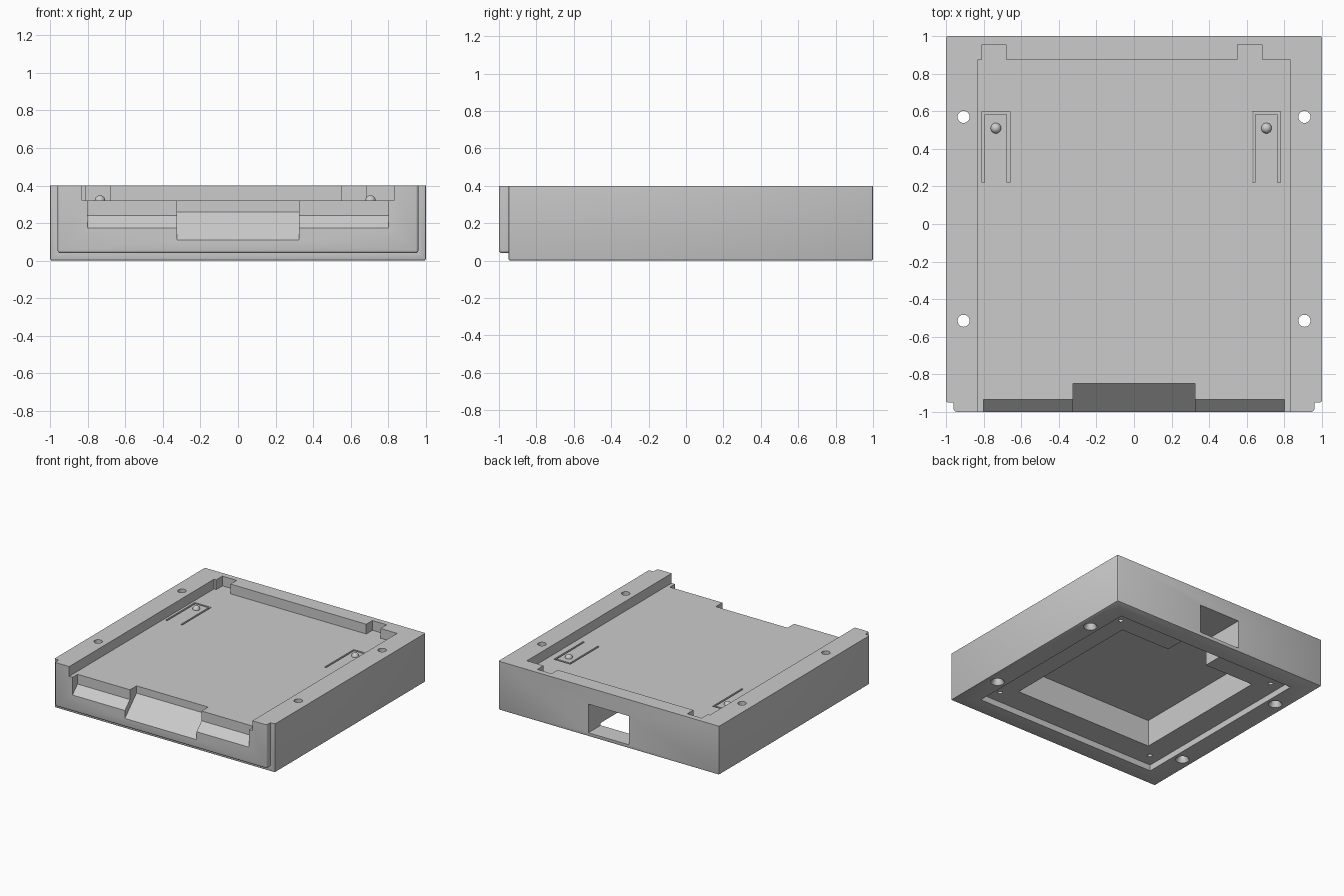
import bpy, bmesh
from mathutils import Matrix, Vector

if "Cube" in bpy.data.objects:
    bpy.data.objects.remove(bpy.data.objects["Cube"], do_unlink=True)

GREY = (0.6, 0.6, 0.6, 1)
grey = bpy.data.materials.new("plain grey plastic")
grey.use_nodes = True
grey.diffuse_color = GREY
grey.node_tree.nodes["Principled BSDF"].inputs["Base Color"].default_value = GREY

TOP, FLOOR = 0.4, 0.32          # rim height and tray floor height
OVER = 0.5                      # cutters reach past the rim


def finish(bm, name):
    bmesh.ops.recalc_face_normals(bm, faces=bm.faces)
    mesh = bpy.data.meshes.new(name)
    bm.to_mesh(mesh)
    bm.free()
    mesh.materials.append(grey)
    ob = bpy.data.objects.new(name, mesh)
    bpy.context.scene.collection.objects.link(ob)
    return ob


def box(name, x, y, z, bevel=0, segments=2, keep_back=False):
    """Box from ranges; the bevel leaves the top edges sharp."""
    lo, hi = Vector((x[0], y[0], z[0])), Vector((x[1], y[1], z[1]))
    bm = bmesh.new()
    bmesh.ops.create_cube(bm, size=1, matrix=Matrix.Translation((lo + hi) / 2)
                          @ Matrix.Diagonal((*(hi - lo), 1)))
    if bevel:
        def sharp(e):
            on_top = all(abs(v.co.z - z[1]) < 1e-4 for v in e.verts)
            on_back = keep_back and all(abs(v.co.y - y[1]) < 1e-4 for v in e.verts)
            return on_top or on_back
        bmesh.ops.bevel(bm, geom=[e for e in bm.edges if not sharp(e)], offset=bevel,
                        segments=segments, profile=0.5, affect='EDGES')
    return finish(bm, name)


def cone(name, x, y, z, r_low, r_high, sides=32):
    bm = bmesh.new()
    bmesh.ops.create_cone(bm, cap_ends=True, segments=sides, radius1=r_low, radius2=r_high,
                          depth=z[1] - z[0], matrix=Matrix.Translation((x, y, sum(z) / 2)))
    return finish(bm, name)


def prism(name, half_width, profile):
    """Profile in y and z, extruded along x."""
    bm = bmesh.new()
    face = bm.faces.new([bm.verts.new((-half_width, y, z)) for y, z in profile])
    ext = bmesh.ops.extrude_face_region(bm, geom=[face])
    verts = [g for g in ext["geom"] if isinstance(g, bmesh.types.BMVert)]
    bmesh.ops.translate(bm, verts=verts, vec=(2 * half_width, 0, 0))
    return finish(bm, name)


def combine(target, tool, operation='DIFFERENCE'):
    tool.hide_render = True
    mod = target.modifiers.new("combine", 'BOOLEAN')
    mod.operation, mod.solver, mod.object = operation, 'EXACT', tool
    bpy.context.view_layer.objects.active = target
    bpy.ops.object.modifier_apply(modifier=mod.name)
    bpy.data.objects.remove(tool, do_unlink=True)


# Housing block with raised front panel
housing = box("housing", (-1, 1), (-0.95, 1), (0, TOP), 0.01)
combine(housing, box("front_panel", (-0.96, 0.96), (-1, -0.85), (0.04, TOP), 0.015, 3, True),
        'UNION')

# Tray recess, open at the front, with two notches at the back
combine(housing, box("tray", (-0.83, 0.83), (-1.1, 0.875), (FLOOR, OVER)))
for x in (-0.81, 0.55):
    combine(housing, box("notch", (x, x + 0.13), (0.8, 0.955), (FLOOR, OVER)))

# Sloped finger cutouts in the front edge
for half, back, ledge in ((0.8, -0.935, 0.24), (0.325, -0.85, 0.26)):
    run = back + 1.05
    combine(housing, prism("finger_cutout", half, [
        (back, OVER), (back, ledge), (-1.05, ledge - run), (-1.05, OVER)]))

# Underside: shallow lid recess, deep cavity and cable port
combine(housing, box("lid_recess", (-0.83, 0.83), (-0.8, 0.84), (-0.1, 0.05)))
combine(housing, box("cavity", (-0.635, 0.635), (-0.59, 0.62), (-0.1, 0.27)))
combine(housing, box("cable_port", (-0.185, 0.185), (0.55, 1.1), (0.03, 0.265)))

# Countersunk through holes and small lid screw holes
for x in (-0.907, 0.907):
    for y in (-0.515, 0.57):
        combine(housing, cone("screw_hole", x, y, (-0.1, OVER), 0.032, 0.032))
        combine(housing, cone("countersink", x, y, (-0.01, 0.03), 0.058, 0.032))
for x in (-0.735, 0.735):
    for y in (-0.69, 0.72):
        combine(housing, cone("lid_hole", x, y, (0, 0.15), 0.018, 0.018, 16))

# Spring fingers: U-shaped slot with a domed bump
for side, x in (("right", -0.735), ("left", 0.705)):
    depth = (0.22, OVER)
    for s in (-1, 1):
        edge = sorted((x + s * 0.06, x + s * 0.075))
        combine(housing, box("slot_arm", edge, (0.22, 0.598), depth))
    combine(housing, box("slot_end", (x - 0.07, x + 0.07), (0.583, 0.598), depth))
    bm = bmesh.new()
    bmesh.ops.create_uvsphere(bm, u_segments=24, v_segments=12, radius=0.028,
                              matrix=Matrix.Translation((x, 0.51, FLOOR)))
    bmesh.ops.bisect_plane(bm, geom=bm.verts[:] + bm.edges[:] + bm.faces[:],
                           plane_co=(0, 0, FLOOR - 0.002), plane_no=(0, 0, 1), clear_inner=True)
    finish(bm, side + "_spring_bump")

# Smooth the rounded parts, keep hard edges
for ob in bpy.context.scene.objects:
    ob.select_set(ob.type == 'MESH')
bpy.context.view_layer.objects.active = housing
bpy.ops.object.shade_smooth_by_angle(angle=0.6)
